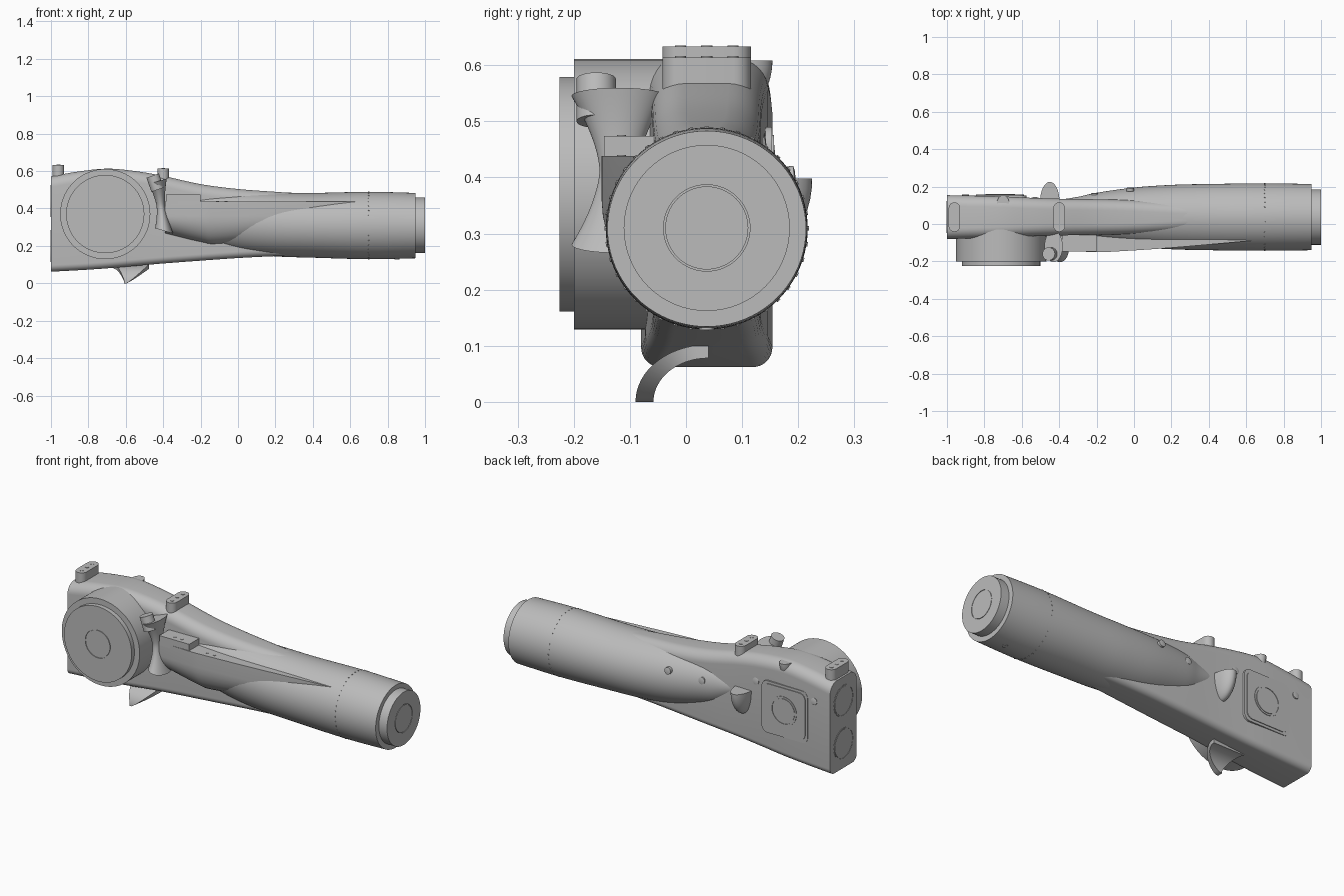
import bpy, bmesh, math
from mathutils import Vector, Matrix

cube = bpy.data.objects.get("Cube")
if cube:
    bpy.data.objects.remove(cube)

grey = bpy.data.materials.new("plain grey")
grey.use_nodes = True
COLOUR = (0.5, 0.5, 0.5, 1)
grey.diffuse_color = COLOUR
grey.node_tree.nodes["Principled BSDF"].inputs["Base Color"].default_value = COLOUR
YC, ZC = 0.037, 0.31          # axis of the round barrel


def finish(name, bm):
    bmesh.ops.recalc_face_normals(bm, faces=bm.faces)
    mesh = bpy.data.meshes.new(name)
    bm.to_mesh(mesh)
    bm.free()
    mesh.materials.append(grey)
    ob = bpy.data.objects.new(name, mesh)
    bpy.context.collection.objects.link(ob)
    bpy.ops.object.select_all(action='DESELECT')
    ob.select_set(True)
    bpy.context.view_layer.objects.active = ob
    bpy.ops.object.shade_smooth_by_angle(angle=math.radians(35))
    return ob


def loft(name, rings):
    """Skin equal-sized closed rings and cap both ends."""
    bm = bmesh.new()
    rows = [[bm.verts.new(p) for p in ring] for ring in rings]
    n = len(rows[0])
    for a, b in zip(rows, rows[1:]):
        for i in range(n):
            bm.faces.new((a[i], a[(i + 1) % n], b[(i + 1) % n], b[i]))
    bm.faces.new(rows[0])
    bm.faces.new(rows[-1])
    return finish(name, bm)


def turned(name, origin, axis, profile, scale=(1, 1), n=64):
    """Lathe (distance, radius) pairs about an axis."""
    rot = Vector(axis).to_track_quat('Z', 'Y')
    rings = []
    for d, r in profile:
        rings.append([Vector(origin) + rot @ Vector((r * scale[0] * math.cos(math.tau * i / n),
                      r * scale[1] * math.sin(math.tau * i / n), d)) for i in range(n)])
    return loft(name, rings)


def grooved(h, r, ri, depth=0.004):
    """Disc profile with a fine ring groove on its face."""
    return [(0, r), (h, r), (h, ri + .003), (h - depth, ri + .003),
            (h - depth, ri), (h, ri)]


def smooth_stations(keys, steps=5):
    """Catmull-Rom interpolation of station tuples."""
    out = []
    for i in range(len(keys) - 1):
        p = [keys[max(0, min(len(keys) - 1, i + k))] for k in (-1, 0, 1, 2)]
        for s in range(steps):
            t = s / steps
            out.append([b + .5 * t * (c - a + t * (2 * a - 5 * b + 4 * c - d + t * (3 * (b - c) + d - a)))
                        for a, b, c, d in zip(*p)])
    return out + [list(keys[-1])]


def rounded(y0, y1, z0, z1, rt, rb, n=8):
    """Rounded rectangle in (y, z) with separate top and bottom radii."""
    pts = []
    for k, (y, z, r) in enumerate(((y1 - rt, z1 - rt, rt), (y0 + rt, z1 - rt, rt),
                                   (y0 + rb, z0 + rb, rb), (y1 - rb, z0 + rb, rb))):
        for i in range(n + 1):
            a = math.pi / 2 * (k + i / n)
            pts.append((y + r * math.cos(a), z + r * math.sin(a)))
    return pts


# Tapered housing: x, half width, bottom, top
housing = [(-1, .117, .062, .572), (-.85, .114, .07, .598), (-.7, .11, .08, .613),
           (-.55, .103, .093, .6), (-.4, .098, .106, .574), (-.2, .095, .121, .53),
           (0, .09, .135, .504), (.2, .08, .145, .489), (.4, .07, .15, .475)]
loft("housing", [[(x, y, z) for y, z in rounded(YC - w, YC + w, b, t, .058, .035)]
                 for x, w, b, t in smooth_stations(housing)])

# Round barrel growing out of the housing: x, half width, bottom, top
barrel = [(-.42, .09, .33, .43), (-.3, .108, .25, .47), (-.2, .13, .212, .487),
          (0, .158, .165, .49), (.2, .172, .144, .486), (.4, .177, .137, .483),
          (.7, .18, .129, .489), (.95, .177, .134, .483)]
loft("barrel", [[(x, YC + w * math.cos(math.tau * i / 80),
                  (b + t) / 2 + (t - b) / 2 * math.sin(math.tau * i / 80)) for i in range(80)]
                for x, w, b, t in smooth_stations(barrel)])
turned("barrel_end_cap", (.94, YC, ZC), (1, 0, 0), grooved(.06, .148, .074))

# Side ledge with its rounded underside: x, outer y, bottom
ledge = [(-.39, -.143, .265), (-.2, -.15, .22), (-.1, -.147, .21), (.2, -.127, .25), (.7, -.083, .35)]
rings = []
for x, y, zb in smooth_stations(ledge):
    ring = [(x, 0, .438), (x, y, .438)]
    for i in range(9):
        a = math.pi / 2 * i / 8
        ring.append((x, y * math.cos(a) * .75 + y * .25, .36 - (.36 - zb) * math.sin(a)))
    rings.append(ring + [(x, 0, zb)])
loft("side_ledge", rings)


def block(name, x, y, z):
    bm = bmesh.new()
    bmesh.ops.create_cube(bm, size=1)
    for v in bm.verts:
        v.co = [r[0] + (c + .5) * (r[1] - r[0]) for c, r in zip(v.co, (x, y, z))]
    return finish(name, bm)


block("ledge_block", (-.385, -.2), (-.146, 0), (.42, .474))
for i, (x, z) in enumerate(((-.31, .474), (-.265, .474), (-.11, .438), (-.065, .438))):
    turned(f"ledge_rivet_{i}", (x, -.115, z - .002), (0, 0, 1), [(0, .008), (.004, .008)], n=16)

# Large side drum with stepped face
turned("drum", (-.71, 0, .37), (0, -1, 0), [(0, .241), (.2, .241)], n=96)
turned("drum_face", (-.71, -.195, .37), (0, -1, 0), grooved(.03, .209, .075), n=96)

# Top mounting lugs, capsule footprint
for label, x, z0, z1 in (("rear", -.96, .5, .633), ("middle", -.4, .5, .614)):
    outline = []
    for k, y in enumerate((YC + .048, YC - .048)):
        for i in range(13):
            a = math.pi * (k + i / 12)
            outline.append((x + .031 * math.cos(a), y + .031 * math.sin(a)))
    loft(f"{label}_lug", [[(px, py, z) for px, py in outline] for z in (z0, z1)])
    for i in (-1, 0, 1):
        turned(f"{label}_lug_pin_{i + 2}", (x, YC + i * .047, z1 - .002), (0, 0, 1),
               [(0, .01), (.004, .01)], n=16)

# Leaning waisted bracket with a knob beside the drum
rings = []
for i in range(25):
    t = i / 24
    flare = abs(2 * t - 1) ** 1.6
    rx, ry = .023 + .026 * flare, .034 + .05 * flare
    cx, cz, cy = -.395 - .035 * t, .28 + .265 * t, -.12
    rings.append([(cx + rx * math.cos(a), cy + ry * math.sin(a), cz - .3 * rx * math.cos(a) * (1 - 2 * t))
                  for a in (math.tau * k / 40 for k in range(40))])
loft("waisted_bracket", rings)
turned("bracket_knob", (-.43, -.16, .5), (-.35, 0, 1), [(0, .035), (.08, .035)], n=40)


# Scoops: lower half of an ellipsoid with a flat top
def scoop(name, centre, radii):
    bm = bmesh.new()
    bmesh.ops.create_uvsphere(bm, u_segments=40, v_segments=24, radius=1)
    cut = bmesh.ops.bisect_plane(bm, geom=bm.verts[:] + bm.edges[:] + bm.faces[:], dist=1e-5,
                                 plane_co=(0, 0, 0), plane_no=(0, 0, 1), clear_outer=True)
    bmesh.ops.holes_fill(bm, edges=[e for e in bm.edges if e.is_boundary])
    bm.transform(Matrix.Translation(centre) @ Matrix.Diagonal((*radii, 1)))
    finish(name, bm)


scoop("back_scoop", (-.45, .12, .398), (.052, .105, .14))
scoop("top_scoop", (-.7, .11, .608), (.033, .044, .075))

# Curved claw beneath: a bent sheet, wide at its root
rings = []
for i in range(17):
    t = i / 16
    a = math.pi / 2 * t
    x0 = -.605 - .06 * (1 - math.cos(a)) ** .6 if t else -.61
    x1 = -.595 + .12 * math.sin(a) ** .9
    outer = (.04 - .13 * math.cos(a), .102 * math.sin(a))
    inner = (.04 - .098 * math.cos(a), .078 * math.sin(a))
    rings.append([(x0, *outer), (x1, *outer), (x1, *inner), (x0, *inner)])
loft("claw", rings)

# Back access hatch, framed by a raised rim
def plate(name, inset, y0, y1):
    o = rounded(-.86 + inset, -.575 - inset, .2 + inset, .49 - inset, .035, .035)
    loft(name, [[(x, y, z) for x, z in o] for y in (y0, y1)])


plate("hatch_rim", 0, .13, .153)
plate("hatch_panel", .014, .13, .157)
turned("hatch_disc", (-.715, .15, .35), (0, 1, 0), grooved(.01, .08, .068))

# Round ports on the flat rear end
for label, z in (("lower", .2), ("upper", .44)):
    turned(f"{label}_port", (-.992, YC, z), (-1, 0, 0), grooved(.01, .085, .078, .003))

# Small round fasteners on the back, and one beneath the barrel
for i, (x, y, z) in enumerate(((-.21, .158, .385), (-.02, .187, .4), (-.53, .135, .46), (-.9, .15, .45))):
    turned(f"back_fastener_{i}", (x, y - .012, z), (0, 1, .1), [(0, .019), (.018, .019), (.02, .01)], n=24)
turned("barrel_stud", (.85, YC, .15), (0, 0, -1), [(0, .014), (.022, .014)], n=24)

# Row of tiny rivets around the barrel
for i in range(40):
    a = math.tau * i / 40
    d = Vector((0, math.cos(a), math.sin(a)))
    turned(f"barrel_rivet_{i}", Vector((.7, YC, .309)) + d * .176, d, [(0, .004), (.006, .004)], n=8)
